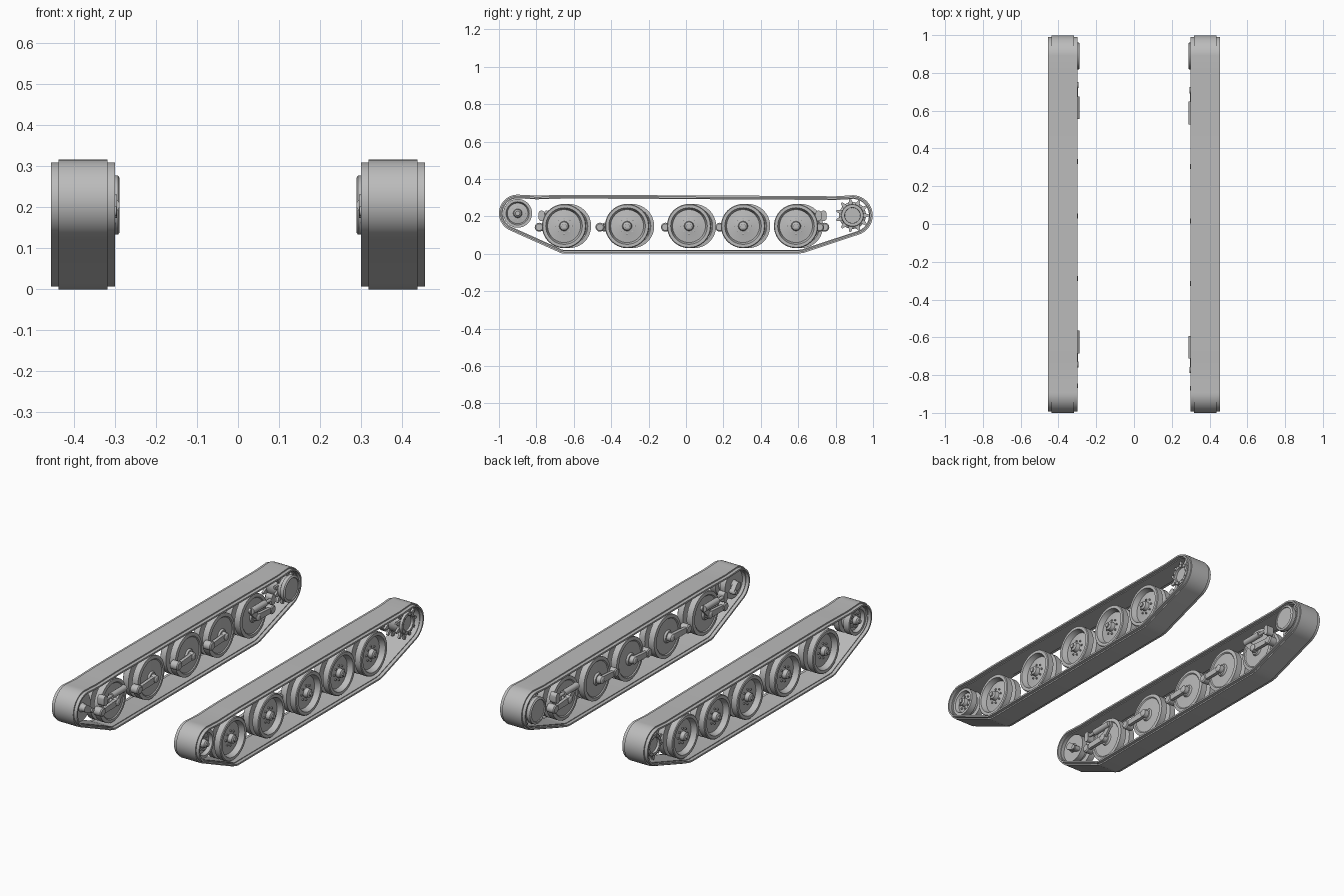
import bpy, bmesh, math
from math import sin, cos, pi, radians
from mathutils import Vector

if "Cube" in bpy.data.objects:
    bpy.data.objects.remove(bpy.data.objects["Cube"])

GREY = (0.5, 0.5, 0.5, 1)
steel = bpy.data.materials.new("grey_steel")
steel.use_nodes = True
steel.diffuse_color = GREY
steel.node_tree.nodes["Principled BSDF"].inputs["Base Color"].default_value = GREY


def finish(name, bm):
    """Clean normals, smooth shallow edges and make the object."""
    bmesh.ops.remove_doubles(bm, verts=bm.verts, dist=1e-5)
    bmesh.ops.recalc_face_normals(bm, faces=bm.faces)
    for f in bm.faces:
        f.smooth = True
    for e in bm.edges:
        e.smooth = e.calc_face_angle(pi) < radians(32)
    mesh = bpy.data.meshes.new(name)
    bm.to_mesh(mesh)
    bm.free()
    mesh.materials.append(steel)
    ob = bpy.data.objects.new(name, mesh)
    bpy.context.collection.objects.link(ob)
    return ob


def rings_to_mesh(name, rings, wrap):
    """Skin closed rings of points; wrap joins the last ring to the first."""
    bm = bmesh.new()
    vs = [[bm.verts.new(p) for p in ring] for ring in rings]
    n = len(vs[0])
    for i in range(len(vs) if wrap else len(vs) - 1):
        a, b = vs[i], vs[(i + 1) % len(vs)]
        for j in range(n):
            k = (j + 1) % n
            bm.faces.new((a[j], a[k], b[k], b[j]))
    if not wrap:
        bm.faces.new(vs[0])
        bm.faces.new(vs[-1])
    return finish(name, bm)


def lathe(name, s, centre, profile, n=40):
    """Spin (radius, x) pairs about an axle; the ends are capped."""
    cy, cz = centre
    rings = [[(s * x, cy + r * cos(2 * pi * i / n), cz + r * sin(2 * pi * i / n))
              for i in range(n)] for r, x in profile]
    return rings_to_mesh(name, rings, False)


def prism(name, s, pts, x0, x1):
    """Extrude a side outline of (y, z) points across x."""
    return rings_to_mesh(name, [[(s * x, y, z) for y, z in pts] for x in (x0, x1)], False)


def arc(c, r, a0, a1, n):
    return [(c[0] + r * cos(radians(a0 + (a1 - a0) * i / n)),
             c[1] + r * sin(radians(a0 + (a1 - a0) * i / n))) for i in range(n + 1)]


def link(name, s, p, q, rp, rq, x0, x1):
    """Round-ended lever from p to q."""
    a = math.degrees(math.atan2(q[1] - p[1], q[0] - p[0]))
    pts = arc(p, rp, a + 90, a + 270, 10) + arc(q, rq, a - 90, a + 90, 10)
    return prism(name, s, pts, x0, x1)


def bolts(name, s, c, radius, count, r, x0, x1):
    """Circle of small hexagonal bolts."""
    for i, p in enumerate(arc(c, radius, 0, 360, count)[:-1]):
        lathe(f"{name}_{i + 1}", s, p, [(r, x0), (r, x1)], 6)


def rod(name, s, p, q, r):
    """Round bar along y-z at a fixed x."""
    p, q = Vector(p), Vector(q)
    d = (q - p).normalized()
    u = Vector((1, 0, 0))
    v = d.cross(u)
    rings = [[(s * w.x, w.y, w.z) for w in
              (c + (u * cos(t) + v * sin(t)) * r for t in (2 * pi * i / 16 for i in range(16)))]
             for c in (p, q)]
    return rings_to_mesh(name, rings, False)


IDLER, SPROCKET = (-0.9, 0.216), (0.89, 0.205)
WHEEL_Y = (-0.652, -0.315, 0.016, 0.305, 0.588)
PIVOT_Y = (-0.785, -0.46, -0.11, 0.18, 0.715)
WHEEL_Z = 0.148

# Outline of the belt, counter-clockwise
BELT = (arc(IDLER, 0.1, 85, 250, 22)
        + [(-0.69, 0.013), (-0.672, 0.004), (-0.65, 0), (0.6, 0), (0.63, 0.005), (0.65, 0.012)]
        + arc(SPROCKET, 0.108, -72, 88, 22)
        + [(0.8, 0.307), (0.4, 0.31), (-0.62, 0.315), (-0.72, 0.313), (-0.8, 0.311)])
# Belt section: (inset, x)
SECTION = [(0, 0.318), (0, 0.437), (0.007, 0.437), (0.007, 0.455), (0.016, 0.455),
           (0.016, 0.437), (0.02, 0.437), (0.02, 0.318), (0.016, 0.318),
           (0.016, 0.3), (0.007, 0.3), (0.007, 0.318)]


def track(name, s):
    rings = []
    for i, (y, z) in enumerate(BELT):
        y0, z0 = BELT[i - 1]
        y1, z1 = BELT[(i + 1) % len(BELT)]
        n = Vector((-(z1 - z0), y1 - y0)).normalized()
        rings.append([(s * x, y + n.x * d, z + n.y * d) for d, x in SECTION])
    rings_to_mesh(name, rings, True)


# Twin road wheel with a dished outer face
WHEEL = [(0.012, 0.438), (0.022, 0.432), (0.026, 0.41), (0.05, 0.405), (0.088, 0.4),
         (0.098, 0.43), (0.114, 0.43), (0.118, 0.426), (0.118, 0.393), (0.085, 0.39),
         (0.085, 0.372), (0.118, 0.37), (0.118, 0.335), (0.1, 0.332), (0.095, 0.337),
         (0.035, 0.335), (0.03, 0.325), (0.02, 0.325)]
IDLER_WHEEL = [(0.012, 0.44), (0.02, 0.434), (0.024, 0.415), (0.055, 0.41), (0.062, 0.43),
               (0.077, 0.43), (0.077, 0.395), (0.055, 0.39), (0.055, 0.37),
               (0.077, 0.367), (0.077, 0.335), (0.025, 0.335), (0.02, 0.325)]
DRUM = [(0.015, 0.375), (0.038, 0.375), (0.042, 0.43), (0.058, 0.43), (0.06, 0.42),
        (0.06, 0.32), (0.072, 0.312), (0.072, 0.292), (0.066, 0.288), (0.06, 0.288), (0.058, 0.293)]

for side, s, dy in (("left", 1, 0), ("right", -1, 0.027)):
    track(f"{side}_track_belt", s)

    # Road wheels on swinging arms
    for i, (wy, py) in enumerate(zip(WHEEL_Y, PIVOT_Y)):
        c, p = (wy + dy, WHEEL_Z), (py + dy, 0.142)
        tag = f"{side}_{i + 1}"
        lathe(f"road_wheel_{tag}", s, c, WHEEL)
        lathe(f"hub_nut_{tag}", s, c, [(0.013, 0.43), (0.013, 0.445)], 6)
        bolts(f"wheel_bolt_{tag}", s, c, 0.04, 8, 0.005, 0.4, 0.414)
        lathe(f"arm_hub_{tag}", s, c, [(0.012, 0.297), (0.02, 0.302), (0.024, 0.34)], 20)
        link(f"swing_arm_{tag}", s, c, p, 0.018, 0.014, 0.304, 0.322)
        lathe(f"arm_pivot_{tag}", s, p, [(0.018, 0.3), (0.024, 0.305), (0.024, 0.345), (0.018, 0.35)], 20)

    # Dampers over the first and last arms
    for end, sign, wy in (("front", -1, WHEEL_Y[0]), ("rear", 1, WHEEL_Y[-1])):
        a, b = wy + dy - sign * 0.06, wy + dy + sign * 0.1
        z = 0.205
        rod(f"{side}_{end}_damper", s, (0.305, a, z), (0.305, b - sign * 0.04, z), 0.017)
        rod(f"{side}_{end}_damper_rod", s, (0.305, a, z), (0.305, b + sign * 0.02, z), 0.009)
        link(f"{side}_{end}_damper_bracket", s, (b + sign * 0.02, z + 0.01),
             (b + sign * 0.02, z - 0.015), 0.016, 0.016, 0.295, 0.335)
        link(f"{side}_{end}_damper_lug", s, (a, z), (wy + dy, WHEEL_Z), 0.014, 0.016, 0.305, 0.318)

    # Front idler with its crank
    lathe(f"{side}_idler_wheel", s, IDLER, IDLER_WHEEL)
    lathe(f"{side}_idler_nut", s, IDLER, [(0.012, 0.435), (0.012, 0.447)], 6)
    bolts(f"{side}_idler_bolt", s, IDLER, 0.036, 8, 0.005, 0.405, 0.42)
    link(f"{side}_idler_crank", s, IDLER, (-0.87 + dy / 2, 0.19), 0.02, 0.014, 0.304, 0.33)
    lathe(f"{side}_idler_pivot", s, (-0.87 + dy / 2, 0.19), [(0.012, 0.296), (0.012, 0.335)], 16)

    # Rear drive sprocket
    lathe(f"{side}_sprocket_drum", s, SPROCKET, DRUM)
    bolts(f"{side}_sprocket_bolt", s, SPROCKET, 0.05, 11, 0.004, 0.428, 0.435)
    teeth = 11
    for side_of_drum, x in (("inner", 0.335), ("outer", 0.405)):
        outline = []
        for i in range(teeth):
            for r, t in ((0.06, -0.4), (0.089, -0.1), (0.089, 0.1), (0.06, 0.4)):
                a = 2 * pi * (i + t) / teeth
                outline.append((SPROCKET[0] + r * cos(a), SPROCKET[1] + r * sin(a)))
        prism(f"{side}_{side_of_drum}_tooth_ring", s, outline, x, x + 0.012)
